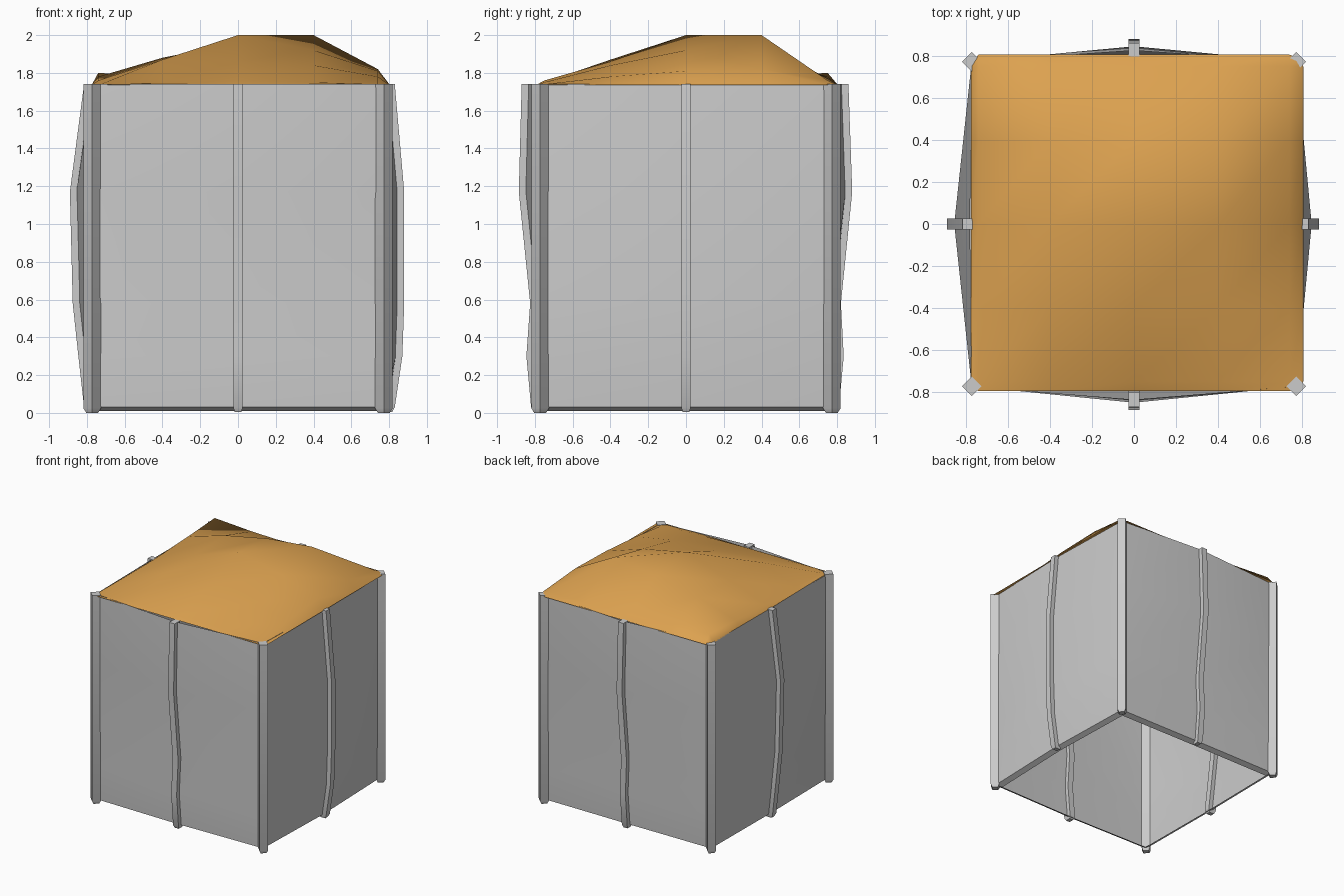
import bpy
from mathutils import Matrix, Vector
from math import pi

if "Cube" in bpy.data.objects:
    bpy.data.objects.remove(bpy.data.objects["Cube"])

LEVELS = [0.03, 0.3, 0.58, 1.17, 1.74]
# bulge of each side at its middle rib, per level: front, right, back, left
BULGE = [
    [0.785, 0.810, 0.790, 0.850, 0.835],
    [0.795, 0.835, 0.845, 0.845, 0.795],
    [0.775, 0.800, 0.785, 0.845, 0.825],
    [0.780, 0.810, 0.840, 0.855, 0.780],
]
CORNER = 0.772


def make(name, verts, faces, angle=35, mat=None):
    me = bpy.data.meshes.new(name)
    me.from_pydata([tuple(v) for v in verts], [], faces)
    me.update()
    ob = bpy.data.objects.new(name, me)
    bpy.context.collection.objects.link(ob)
    if mat:
        me.materials.append(mat)
    bpy.ops.object.select_all(action='DESELECT')
    ob.select_set(True)
    bpy.context.view_layer.objects.active = ob
    bpy.ops.object.shade_smooth_by_angle(angle=angle * pi / 180)
    return ob


def loft(name, rings, cap=True, angle=35, mat=None):
    """Skin closed counter-clockwise rings from bottom to top."""
    n = len(rings[0])
    verts = [v for r in rings for v in r]
    faces = [(k * n + i, k * n + (i + 1) % n, (k + 1) * n + (i + 1) % n, (k + 1) * n + i)
             for k in range(len(rings) - 1) for i in range(n)]
    if cap:
        faces.append(tuple(reversed(range(n))))
        faces.append(tuple(range(len(verts) - n, len(verts))))
    return make(name, verts, faces, angle, mat)


def rect(w, d, z, off=0.0):
    return [Vector((x * w, y * d - off, z)) for x, y in ((-1, -1), (1, -1), (1, 1), (-1, 1))]


# thin bulging wall sheet, open at the bottom, with a turned-in hem
def wall_ring(level, z, inset=0.0):
    c = CORNER - inset
    m = [BULGE[s][level] - inset for s in range(4)]
    return [(-c, -c, z), (0, -m[0], z), (c, -c, z), (m[1], 0, z),
            (c, c, z), (0, m[2], z), (-c, c, z), (-m[3], 0, z)]


loft("wall_sheet", [wall_ring(0, 0.01, 0.04)] + [wall_ring(i, z) for i, z in enumerate(LEVELS)],
     cap=False)

# bent middle ribs and straight corner posts
for s, side in enumerate(("front", "right", "back", "left")):
    turn = Matrix.Rotation(s * pi / 2, 4, 'Z')
    rings = [rect(0.018, 0.022, 0.005, BULGE[s][0])]
    rings += [rect(0.025, 0.035, z, o) for z, o in zip(LEVELS, BULGE[s])]
    loft(side + "_rib", [[turn @ v for v in r] for r in rings], angle=30)

    turn = Matrix.Rotation(s * pi / 2 + pi / 4, 4, 'Z')
    off = CORNER * 2 ** 0.5
    rings = [rect(0.022, 0.022, 0.0, off), rect(0.033, 0.033, 0.025, off),
             rect(0.033, 0.033, 1.742, off)]
    loft("corner_post_%d" % (s + 1), [[turn @ v for v in r] for r in rings], angle=30)

# heaped orange fill
orange = bpy.data.materials.new("orange_fill")
orange.diffuse_color = (0.72, 0.36, 0.08, 1)
orange.use_nodes = True
orange.node_tree.nodes["Principled BSDF"].inputs["Base Color"].default_value = orange.diffuse_color
XS = [-0.775, -0.74, -0.4, 0.0, 0.4, 0.74, 0.805]
YS = [-0.795, -0.75, -0.4, 0.0, 0.4, 0.75, 0.805]
HEAP = [
    [1.735, 1.75, 1.76, 1.75, 1.74],
    [1.76, 1.87, 1.86, 1.84, 1.78],
    [1.76, 1.87, 2.0, 1.92, 1.81],
    [1.78, 1.88, 1.96, 2.0, 1.82],
    [1.80, 1.78, 1.77, 1.76, 1.76],
]
verts = []
for j, y in enumerate(YS):
    for i, x in enumerate(XS):
        rim = i in (0, 6) or j in (0, 6)
        z = 1.735 if rim else HEAP[j - 1][i - 1]
        corner = i in (0, 6) and j in (0, 6)
        k = 0.975 if corner else 1.0
        verts.append((x * k, y * k, z))
faces = [(j * 7 + i, j * 7 + i + 1, j * 7 + i + 8, j * 7 + i + 7)
         for j in range(6) for i in range(6)]
make("heaped_fill", verts, faces, angle=80, mat=orange)
